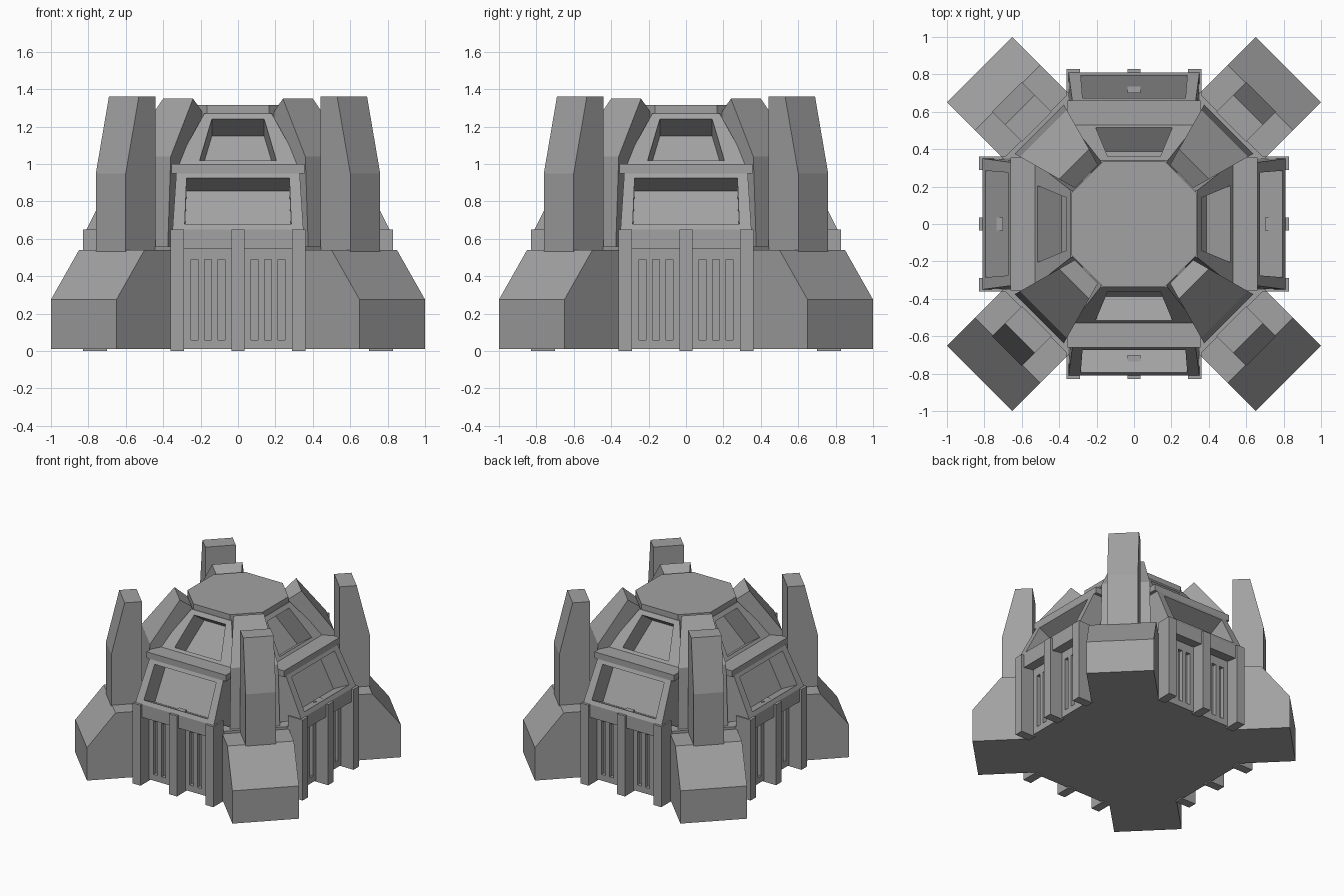
import bpy
import bmesh
from math import radians
from mathutils import Matrix, Vector

if "Cube" in bpy.data.objects:
    bpy.data.objects.remove(bpy.data.objects["Cube"])

GREY = (0.36, 0.36, 0.36, 1)
concrete = bpy.data.materials.new("grey_concrete")
concrete.use_nodes = True
concrete.diffuse_color = GREY
concrete.node_tree.nodes["Principled BSDF"].inputs["Base Color"].default_value = GREY

SIDES = ("front", "left", "back", "right")


def loft(bm, rings):
    """Join matching rings of points and cap both ends."""
    rings = [[bm.verts.new(p) for p in ring] for ring in rings]
    n = len(rings[0])
    for a, b in zip(rings, rings[1:]):
        for i in range(n):
            j = (i + 1) % n
            bm.faces.new((a[i], a[j], b[j], b[i]))
    bm.faces.new(rings[0][::-1])
    bm.faces.new(rings[-1])


def box(bm, x0, x1, y0, y1, z0, z1):
    loft(bm, [[(x0, y0, z), (x1, y0, z), (x1, y1, z), (x0, y1, z)] for z in (z0, z1)])


def finish(bm, name, angle=0):
    bm.transform(Matrix.Rotation(radians(angle), 4, "Z"))
    bmesh.ops.recalc_face_normals(bm, faces=bm.faces)
    mesh = bpy.data.meshes.new(name)
    bm.to_mesh(mesh)
    bm.free()
    mesh.materials.append(concrete)
    bpy.context.collection.objects.link(bpy.data.objects.new(name, mesh))


def octagon(name, half, reach, z0, z1):
    pts = [(half, -reach), (reach, -half), (reach, half), (half, reach),
           (-half, reach), (-reach, half), (-reach, -half), (-half, -reach)]
    bm = bmesh.new()
    loft(bm, [[(x, y, z) for x, y in pts] for z in (z0, z1)])
    finish(bm, name)


def quad(low, high):
    """Upright four-sided ring from two (half width, y, z) edges."""
    (a, y0, z0), (b, y1, z1) = low, high
    return [Vector(p) for p in ((-a, y0, z0), (a, y0, z0), (b, y1, z1), (-b, y1, z1))]


def window(name, angle, back, outer, opening, depth):
    """Sloped bay with a deep opening sunk square to its face."""
    front, hole = quad(*outer), quad(*opening)
    slope = (hole[3] + hole[2] - hole[0] - hole[1]).normalized()
    inward = Vector((0, slope.z, -slope.y))
    bm = bmesh.new()
    loft(bm, [quad(*back), front, hole, [p + inward * depth for p in hole]])
    finish(bm, name, angle)


def corner_solid(name, angle, profile, width):
    """Extrude a (distance, height) profile sideways; width depends on distance."""
    bm = bmesh.new()
    loft(bm, [[(s * width(r), -r, z) for r, z in profile] for s in (-1, 1)])
    finish(bm, name, angle)


# Central body and roof
octagon("lower_core", 0.36, 0.69, 0.01, 0.56)
octagon("roof", 0.165, 0.335, 1.255, 1.315)

for k, side in enumerate(SIDES):
    turn = 90 * k

    # Slotted wall
    bm = bmesh.new()
    box(bm, -0.36, 0.36, -0.72, -0.68, 0.01, 0.06)
    box(bm, -0.36, 0.36, -0.72, -0.68, 0.49, 0.56)
    slots = sorted(s * c for s in (-1, 1) for c in (0.088, 0.16, 0.232))
    edges = [-0.36] + [c + d for c in slots for d in (-0.018, 0.018)] + [0.36]
    for x0, x1 in zip(edges[::2], edges[1::2]):
        box(bm, x0, x1, -0.72, -0.68, 0.06, 0.49)
    finish(bm, side + "_grille", turn)

    # Ribs and the band above the wall
    bm = bmesh.new()
    for x in (-0.325, 0, 0.325):
        box(bm, x - 0.035, x + 0.035, -0.83, -0.70, 0, 0.65)
    finish(bm, side + "_ribs", turn)
    bm = bmesh.new()
    loft(bm, [[(x, -0.81, 0.545), (x, -0.81, 0.65), (x, -0.74, 0.65),
               (x, -0.70, 0.56)] for x in (-0.35, 0.35)])
    finish(bm, side + "_band", turn)

    # Lower and upper window bays with a ledge between
    window(side + "_lower_window", turn,
           ((0.35, -0.45, 0.50), (0.33, -0.45, 0.95)),
           ((0.35, -0.81, 0.65), (0.33, -0.66, 0.95)),
           ((0.285, -0.795, 0.68), (0.275, -0.6725, 0.925)), 0.157)
    bm = bmesh.new()
    box(bm, -0.355, 0.355, -0.66, -0.525, 0.95, 1.0)
    finish(bm, side + "_ledge", turn)
    window(side + "_upper_window", turn,
           ((0.20, -0.19, 0.75), (0.12, -0.19, 1.27)),
           ((0.33, -0.53, 1.0), (0.18, -0.339, 1.27)),
           ((0.205, -0.516, 1.02), (0.14, -0.36, 1.24)), 0.157)

    # Corner: ridge block, foot and tower
    diagonal = turn + 45
    corner_solid(side + "_corner_block", diagonal,
                 [(0.36, 0.5), (0.72, 0.5), (0.686, 1.04), (0.4525, 1.35), (0.36, 1.28)],
                 lambda r: 0.113 + 0.274 * (r - 0.4525))
    corner_solid(side + "_corner_foot", diagonal,
                 [(0.5, 0.01), (1.167, 0.01), (1.167, 0.275), (0.955, 0.54), (0.5, 0.54)],
                 lambda r: 0.2475)
    corner_solid(side + "_corner_tower", diagonal,
                 [(0.735, 0.5), (0.962, 0.5), (0.962, 0.95), (0.863, 1.36), (0.735, 1.36)],
                 lambda r: 0.113)
